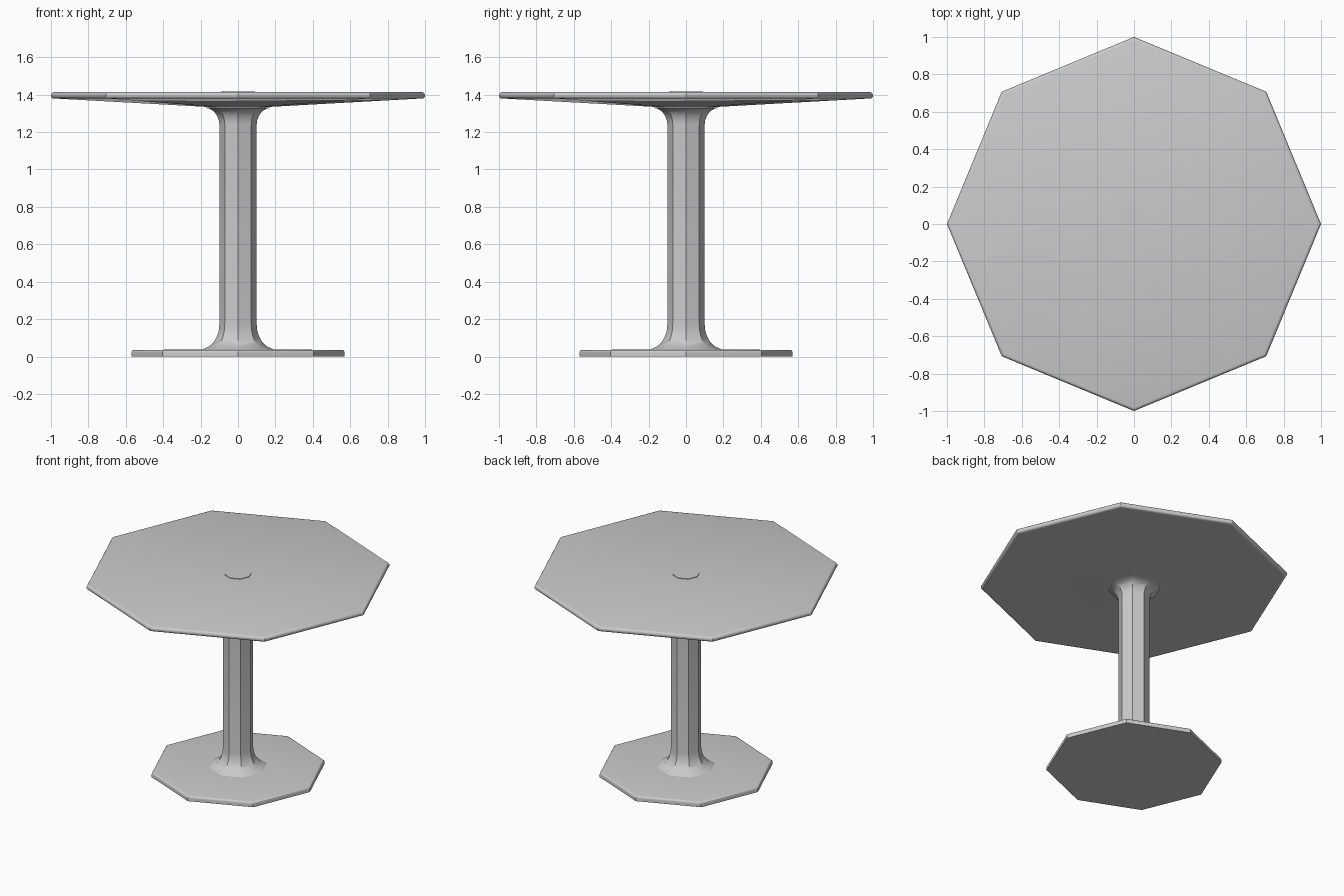
import bpy, bmesh
from math import cos, sin, pi, radians

cube = bpy.data.objects.get("Cube")
if cube:
    bpy.data.objects.remove(cube, do_unlink=True)

SIDES = 8

grey = bpy.data.materials.new("mid_grey")
grey.use_nodes = True
colour = (0.6, 0.6, 0.6, 1)
grey.diffuse_color = colour
grey.node_tree.nodes["Principled BSDF"].inputs["Base Color"].default_value = colour


def arc(cx, cz, rx, rz, start, end, steps):
    """Profile points (radius, height) along an elliptical arc, in degrees."""
    angles = [radians(start + (end - start) * i / steps) for i in range(steps + 1)]
    return [(cx + rx * cos(a), cz + rz * sin(a)) for a in angles]


def lathe(name, profile):
    """Closed octagonal solid from a bottom-to-top profile."""
    bm = bmesh.new()
    rings = [[bm.verts.new((r * cos(2 * pi * i / SIDES), r * sin(2 * pi * i / SIDES), z))
              for i in range(SIDES)] for r, z in profile]
    for low, high in zip(rings, rings[1:]):
        for i in range(SIDES):
            j = (i + 1) % SIDES
            bm.faces.new((low[i], low[j], high[j], high[i]))
    bm.faces.new(rings[0][::-1])
    bm.faces.new(rings[-1])
    mesh = bpy.data.meshes.new(name)
    bm.to_mesh(mesh)
    bm.free()
    mesh.materials.append(grey)
    obj = bpy.data.objects.new(name, mesh)
    bpy.context.collection.objects.link(obj)
    bpy.ops.object.select_all(action='DESELECT')
    obj.select_set(True)
    bpy.context.view_layer.objects.active = obj
    bpy.ops.object.shade_smooth_by_angle(angle=radians(30))


# Foot plate with a softened upper rim
lathe("base_plate", [(0.57, 0)] + arc(0.555, 0.022, 0.015, 0.013, 0, 90, 4) + [(0.15, 0.038)])

# Column flaring into the base and the top, with its end just proud of the top
lathe("column", [(0.2, 0.03)] + arc(0.2, 0.17, 0.1, 0.13, 260, 180, 6)
      + arc(0.18, 1.24, 0.08, 0.09, 180, 95, 6) + [(0.09, 1.34), (0.09, 1.418)])

# Table top with tapered underside and rounded rim
lathe("table_top", [(0.12, 1.332), (0.97, 1.379)]
      + arc(0.982, 1.396, 0.018, 0.018, -80, 90, 6))
